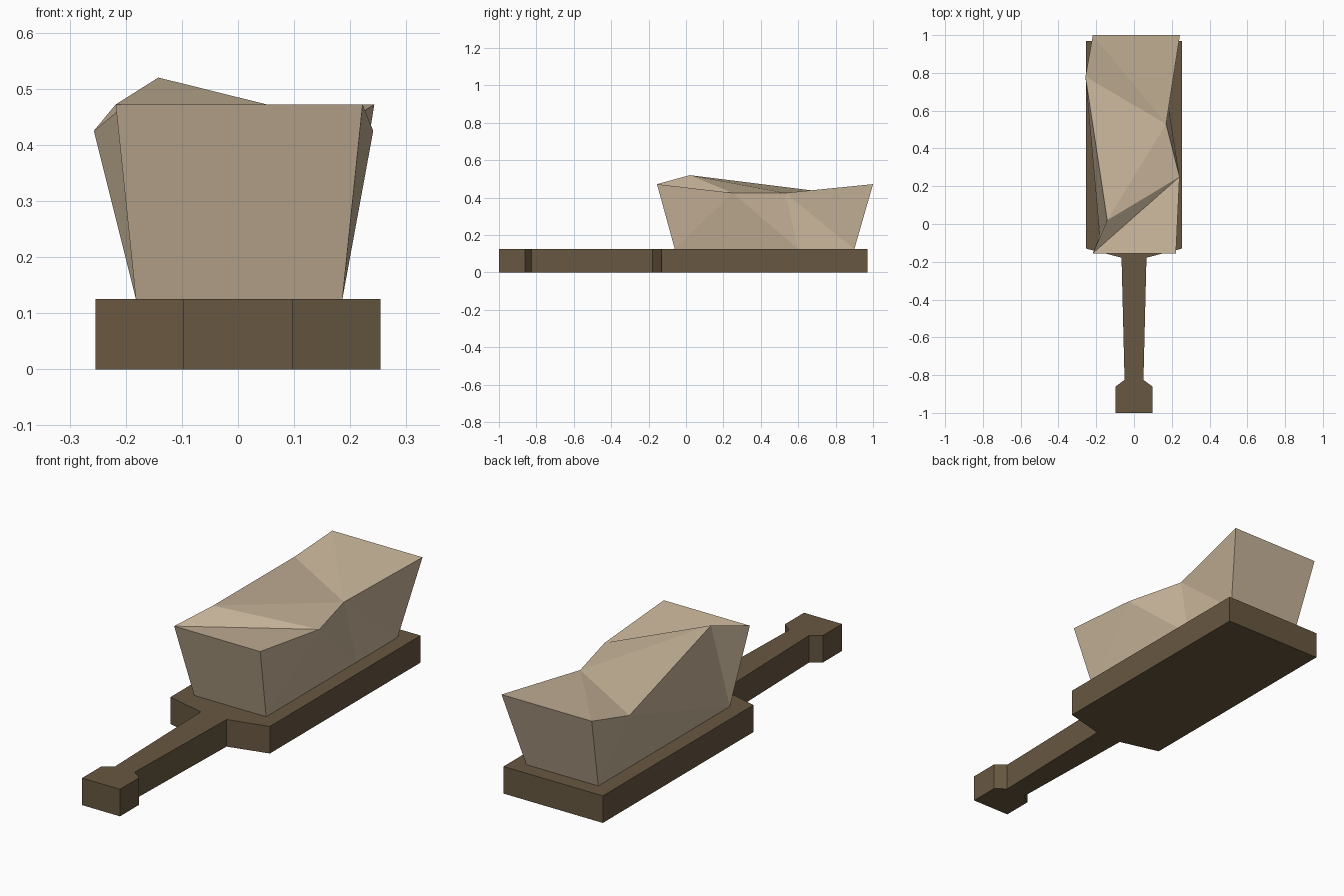
import bpy, bmesh

if "Cube" in bpy.data.objects:
    bpy.data.objects.remove(bpy.data.objects["Cube"])


def material(name, rgb):
    m = bpy.data.materials.new(name)
    m.diffuse_color = (*rgb, 1)
    m.use_nodes = True
    m.node_tree.nodes["Principled BSDF"].inputs["Base Color"].default_value = m.diffuse_color
    return m


def make_object(name, bm, mat):
    bmesh.ops.recalc_face_normals(bm, faces=bm.faces)
    mesh = bpy.data.meshes.new(name)
    bm.to_mesh(mesh)
    bm.free()
    mesh.materials.append(mat)
    obj = bpy.data.objects.new(name, mesh)
    bpy.context.collection.objects.link(obj)
    return obj


wood = material("dark wood", (0.138, 0.096, 0.052))
straw = material("straw bristle", (0.58, 0.46, 0.32))

BASE_H = 0.125

# Wooden back and handle: mirrored half outline, extruded upward
half = [(0.097, -1.0), (0.097, -0.86), (0.05, -0.825), (0.066, -0.178),
        (0.254, -0.13), (0.254, 0.97)]
outline = half + [(-x, y) for x, y in reversed(half)]
bm = bmesh.new()
face = bm.faces.new([bm.verts.new((x, y, 0)) for x, y in outline])
ext = bmesh.ops.extrude_face_region(bm, geom=[face])
top = [v for v in ext["geom"] if isinstance(v, bmesh.types.BMVert)]
bmesh.ops.translate(bm, verts=top, vec=(0, 0, BASE_H))
make_object("brush_back_and_handle", bm, wood)

# Bristle block: flared, with a worn uneven top
points = {
    "A": (-0.218, -0.155, 0.472), "B": (0.222, -0.155, 0.472),
    "C": (0.241, 0.25, 0.425), "D": (0.17, 0.53, 0.425),
    "E": (0.243, 1.0, 0.472), "F": (-0.218, 1.0, 0.472),
    "G": (-0.257, 0.78, 0.425), "H": (-0.142, 0.02, 0.52),
    # foot of the block on the wood
    "p": (-0.182, -0.06, BASE_H), "q": (0.186, -0.06, BASE_H),
    "m": (0.186, 0.60, BASE_H), "r": (0.186, 0.90, BASE_H),
    "s": (-0.182, 0.90, BASE_H),
}
faces = ("ABC ACH HCD HDG GDF DEF "      # worn top
         "ABqp FErs "                    # front and back ends
         "BqC Cqm CmD Dmr DrE "          # right side
         "AHp HGp Gps GsF "              # left side
         "pqmrs").split()
bm = bmesh.new()
v = {k: bm.verts.new(co) for k, co in points.items()}
for f in faces:
    bm.faces.new([v[k] for k in f])
make_object("bristles", bm, straw)
